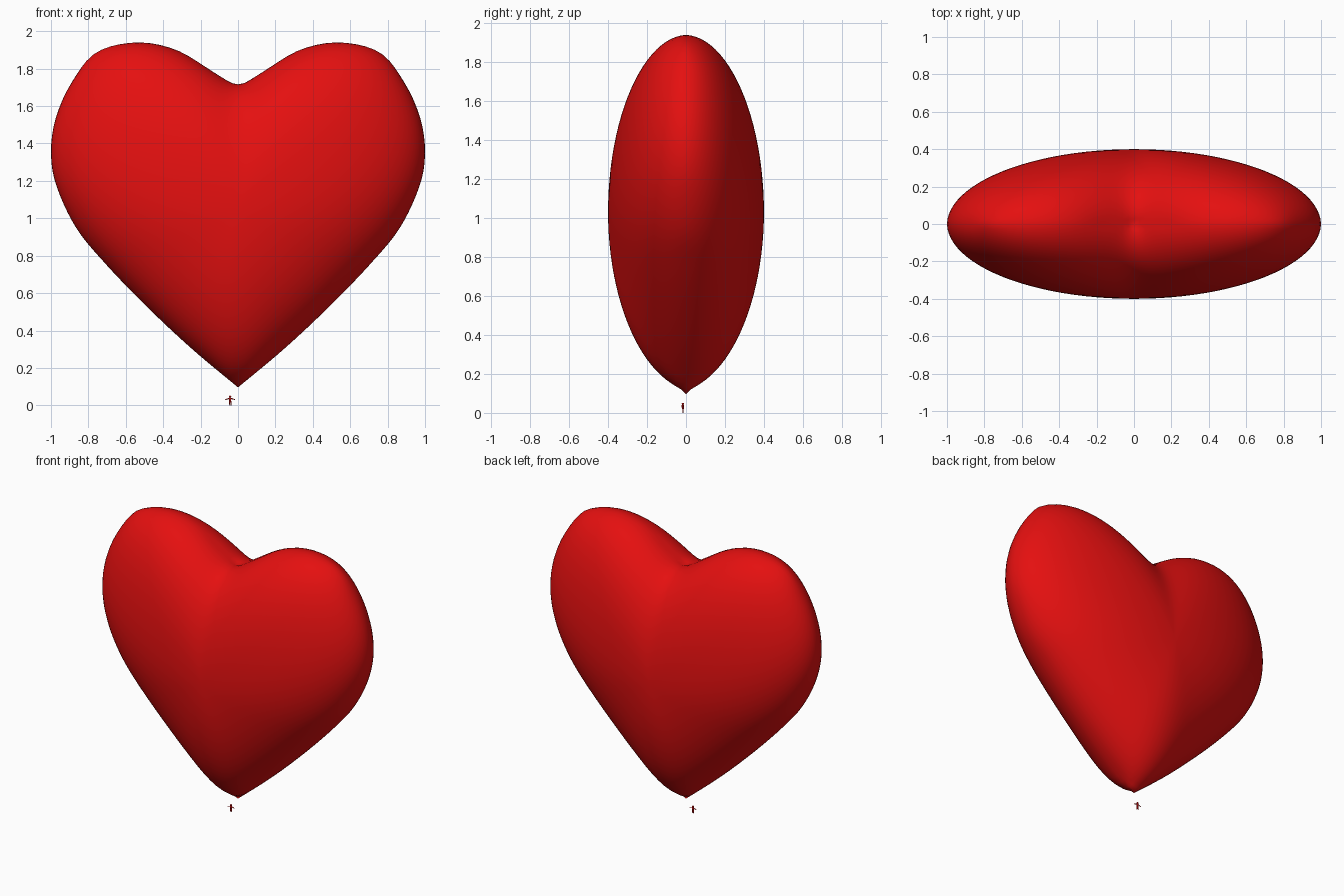
import bpy
import bmesh
import math
from mathutils import Vector, Matrix
from mathutils.geometry import interpolate_bezier

if "Cube" in bpy.data.objects:
    bpy.data.objects.remove(bpy.data.objects["Cube"], do_unlink=True)

CENTER_Z = 1.03
HALF_DEPTH = 0.4
SEGMENTS = 144
RINGS = 24
BLUR_PASSES = 2

red = bpy.data.materials.new("heart_red")
red.use_nodes = True
red.diffuse_color = (0.78, 0.005, 0.005, 1)
red.node_tree.nodes["Principled BSDF"].inputs["Base Color"].default_value = red.diffuse_color


def finish(name, bm):
    """Turn a bmesh into a smooth red object."""
    bmesh.ops.recalc_face_normals(bm, faces=bm.faces)
    for face in bm.faces:
        face.smooth = True
    mesh = bpy.data.meshes.new(name)
    bm.to_mesh(mesh)
    bm.free()
    mesh.materials.append(red)
    obj = bpy.data.objects.new(name, mesh)
    bpy.context.collection.objects.link(obj)
    return obj


# Half outline of the heart, from the notch round the lobe to the tip
outline = [Vector((x, z - CENTER_Z)) for x, z in (
    (0, 1.70), (0.13, 1.78), (0.33, 1.90), (0.545, 1.94), (0.76, 1.885),
    (0.893, 1.72), (0.973, 1.54), (1.0, 1.36), (0.973, 1.18), (0.866, 0.95),
    (0.706, 0.754), (0.49, 0.53), (0.25, 0.305), (0, 0.096))]


def smooth_path(points):
    """Spline through the points."""
    last = len(points) - 1
    tangents = [(points[min(i + 1, last)] - points[max(i - 1, 0)]) / 6
                for i in range(last + 1)]
    path = []
    for i in range(last):
        a, b = points[i], points[i + 1]
        piece = interpolate_bezier(a, a + tangents[i], b - tangents[i + 1], b, 16)
        path += [Vector(p[:2]) for p in piece[:-1]]
    return path + [points[last]]


def polar_radii(path):
    """Distance from the centre to the outline at even angles all round."""
    polar = [(math.atan2(max(p.x, 0), p.y), p.length) for p in path]
    half = []
    for i in range(SEGMENTS // 2 + 1):
        angle = 2 * math.pi * i / SEGMENTS
        value = polar[-1][1]
        for (a0, r0), (a1, r1) in zip(polar, polar[1:]):
            if a0 <= angle <= a1 and a1 > a0:
                value = r0 + (r1 - r0) * (angle - a0) / (a1 - a0)
                break
        half.append(value)
    return half + half[-2:0:-1]


def blur(radii):
    n = len(radii)
    return [(radii[i - 1] + 2 * radii[i] + radii[(i + 1) % n]) / 4 for i in range(n)]


# Heart: outline rings shrinking and softening towards the front and back
radii = polar_radii(smooth_path(outline))
bm = bmesh.new()
rim = None
previous = {}
for ring in range(RINGS):
    angle = math.pi / 2 * ring / RINGS
    scale, depth = math.cos(angle), HALF_DEPTH * math.sin(angle)
    for side in (-1, 1):
        if ring == 0 and rim:
            previous[side] = rim
            continue
        verts = []
        for i, radius in enumerate(radii):
            turn = 2 * math.pi * i / SEGMENTS
            verts.append(bm.verts.new((scale * radius * math.sin(turn), side * depth,
                                       CENTER_Z + scale * radius * math.cos(turn))))
        if ring == 0:
            rim = verts
        else:
            old = previous[side]
            for i in range(SEGMENTS):
                j = (i + 1) % SEGMENTS
                bm.faces.new((old[i], old[j], verts[j], verts[i]))
        previous[side] = verts
    for _ in range(BLUR_PASSES):
        radii = blur(radii)
for side, verts in previous.items():
    pole = bm.verts.new((0, side * HALF_DEPTH, CENTER_Z))
    for i in range(SEGMENTS):
        bm.faces.new((verts[i], verts[(i + 1) % SEGMENTS], pole))
finish("heart", bm)

# Tiny figure with outstretched arms under the tip
FIGURE = Vector((-0.042, -0.016, 0))


def limb(name, start, end, r1, r2):
    """Tapered round limb between two points."""
    a, b = FIGURE + Vector(start), FIGURE + Vector(end)
    axis = b - a
    turn = axis.to_track_quat("Z", "Y").to_matrix().to_4x4()
    bm = bmesh.new()
    bmesh.ops.create_cone(bm, cap_ends=True, segments=10, radius1=r1, radius2=r2,
                          depth=axis.length,
                          matrix=Matrix.Translation((a + b) / 2) @ turn)
    finish(name, bm)


limb("figure_torso", (0, 0, 0.02), (0, 0, 0.04), 0.005, 0.007)
for side, label in ((1, "left"), (-1, "right")):
    limb("figure_arm_" + label, (side * 0.005, 0, 0.037), (side * 0.027, 0, 0.03), 0.003, 0.002)
    limb("figure_leg_" + label, (side * 0.003, 0, 0.022), (side * 0.005, 0, 0), 0.0035, 0.002)
bm = bmesh.new()
bmesh.ops.create_uvsphere(bm, u_segments=12, v_segments=8, radius=0.006,
                          matrix=Matrix.Translation(FIGURE + Vector((0, 0, 0.046))))
finish("figure_head", bm)
